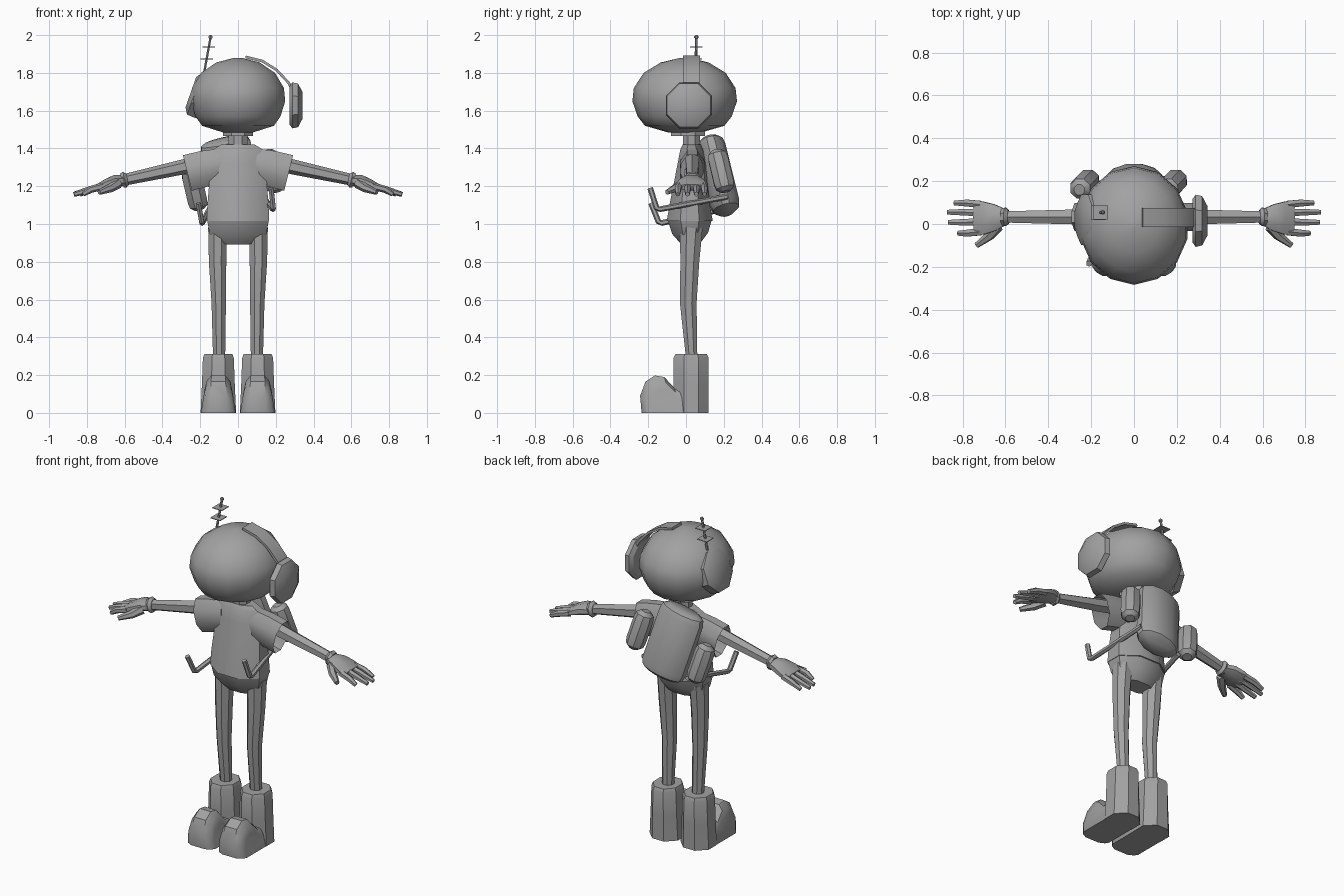
import bpy, bmesh, math
from mathutils import Vector, Matrix

cube = bpy.data.objects.get("Cube")
if cube:
    bpy.data.objects.remove(cube, do_unlink=True)

grey = bpy.data.materials.new("plain_grey")
grey.use_nodes = True
colour = (0.36, 0.36, 0.36, 1)
grey.diffuse_color = colour
grey.node_tree.nodes["Principled BSDF"].inputs["Base Color"].default_value = colour

X, Y = Vector((1, 0, 0)), Vector((0, 1, 0))


def stitch(name, loops, mirror=False, caps=(True, True), matrix=None, angle=35):
    """Skin a list of equal point loops into one object."""
    bm = bmesh.new()
    rows = [[bm.verts.new(p) for p in loop] for loop in loops]
    n = len(rows[0])
    for low, high in zip(rows, rows[1:]):
        for i in range(n):
            j = (i + 1) % n
            bm.faces.new((low[i], low[j], high[j], high[i]))
    if caps[0]:
        bm.faces.new(rows[0][::-1])
    if caps[1]:
        bm.faces.new(rows[-1])
    bmesh.ops.recalc_face_normals(bm, faces=bm.faces)
    mesh = bpy.data.meshes.new(name)
    bm.to_mesh(mesh)
    bm.free()
    mesh.materials.append(grey)
    obj = bpy.data.objects.new(name, mesh)
    bpy.context.collection.objects.link(obj)
    if matrix:
        mesh.transform(matrix)
    bpy.ops.object.select_all(action="DESELECT")
    obj.select_set(True)
    bpy.context.view_layer.objects.active = obj
    bpy.ops.object.shade_smooth_by_angle(angle=math.radians(angle))
    if mirror:
        obj.modifiers.new("mirror", "MIRROR")
    return obj


def tube(name, points, radii, n=8, side=X, **options):
    """Rings along a path; each radius is a number or (across, other)."""
    pts = [Vector(p) for p in points]
    if not isinstance(radii, list):
        radii = [radii] * len(pts)
    loops = []
    for k, p in enumerate(pts):
        t = (pts[min(k + 1, len(pts) - 1)] - pts[max(k - 1, 0)]).normalized()
        u = (side - t * side.dot(t)).normalized()
        v = t.cross(u)
        a, b = radii[k] if isinstance(radii[k], tuple) else (radii[k],) * 2
        grow = 1 / math.cos(math.pi / n)
        angles = [(i + 0.5) * math.tau / n for i in range(n)]
        loops.append([p + (u * a * math.cos(w) + v * b * math.sin(w)) * grow for w in angles])
    return stitch(name, loops, **options)


def column(name, rings, n=8, x=0, **options):
    """Upright tube from (z, y centre, x radius, y radius)."""
    return tube(name, [(x, y, z) for z, y, a, b in rings], [(a, b) for z, y, a, b in rings], n, **options)


# Head and neck
head = [(1.485, .08), (1.52, .19), (1.57, .225), (1.65, .25), (1.72, .243),
        (1.8, .196), (1.855, .115), (1.88, .02)]
column("head", [(z, -.007, r, r * 1.08) for z, r in head], 14, angle=40)
column("head_collar", [(1.465, .01, .08, .09), (1.5, .01, .08, .09)])
column("neck", [(1.4, .03, .05, .045), (1.48, .03, .05, .045)])

# Shirt, sleeves and hips
column("shirt", [(1.015, .02, .165, .122), (1.1, .02, .162, .107), (1.22, .025, .152, .088),
                 (1.32, .03, .145, .074), (1.395, .03, .13, .06), (1.42, .03, .09, .048)])
tube("sleeve", [(.09, .033, 1.31), (.18, .033, 1.292), (.268, .033, 1.27)],
     [(.06, .09), (.065, .096), (.065, .097)], side=Y, mirror=True, caps=(True, False))
column("hips", [(.895, .025, .1, .05), (.95, .022, .15, .095), (1.025, .02, .164, .118)])

# Legs
tube("leg", [(.1, .03, .29), (.102, .012, .58), (.108, .02, .8), (.108, .028, .98)],
     [(.032, .03), (.038, .044), (.046, .05), (.05, .06)], 8, mirror=True)

# Boots: upright shaft and a rounded toe skinned across its width
column("boot_shaft", [(0, .027, .094, .093), (.15, .027, .087, .093), (.29, .027, .082, .093),
                      (.312, .027, .074, .083)], x=.104, mirror=True)
toe = [(.06, 0), (-.235, 0), (-.243, .09), (-.215, .165), (-.165, .198), (-.115, .19), (-.06, .13), (.06, .13)]
loops = []
for s, length, height in ((-1, .84, .6), (-.85, .93, .85), (-.5, 1, 1), (.5, 1, 1), (.85, .93, .85), (1, .84, .6)):
    loops.append([(.104 + s * .092 * (1 - z), y * length, z * height) for y, z in toe])
stitch("boot_toe", loops, mirror=True)

# Arms and hands
tube("arm", [(.15, .033, 1.335), (.3, .033, 1.3), (.61, .033, 1.232)],
     [.036, .034, .026], 6, Y, mirror=True)
tube("wrist_cuff", [(.585, .033, 1.237), (.6, .033, 1.234), (.615, .033, 1.23)],
     [.03, .043, .038], 8, Y, mirror=True)
tube("palm", [(.6, .033, 1.23), (.65, .03, 1.227), (.7, .028, 1.21), (.745, .028, 1.194)],
     [(.038, .028), (.062, .033), (.076, .026), (.078, .016)], 8, Y, mirror=True)
for label, y, tip in (("ring", .055, .87), ("little", .098, .838), ("middle", .008, .865), ("index", -.043, .82)):
    tube(label + "_finger", [(.715, y * .9 + .003, 1.2), (.78, y, 1.183), (tip, y, 1.157)],
         [.017, .016, .011], 6, Y, mirror=True)
tube("thumb", [(.635, -.01, 1.215), (.675, -.055, 1.19), (.735, -.1, 1.168)],
     [.024, .02, .012], 6, Y, mirror=True)

# Headset: cup, band and the pad carrying the antenna
tube("ear_cup", [(x, .015, 1.628) for x in (.272, .288, .318, .342)], [.1, .122, .115, .07], 8, Y)
tube("head_band", [(.04, .03, 1.885), (.13, .03, 1.862), (.205, .03, 1.815), (.27, .03, 1.745), (.3, .03, 1.68)],
     (.045, .007), 4, Y)
tube("ear_pad", [(-.18, .02, 1.672), (-.23, .02, 1.69), (-.25, .02, 1.697)], [.12, .118, .085], 8, Y)
base, tip = Vector((-.185, .05, 1.77)), Vector((-.145, .055, 1.99))
tube("antenna", [base, tip], .006, 6)
tube("antenna_tip", [tip + Vector((0, 0, h)) for h in (-.01, -.004, .004, .01)], [.004, .01, .01, .004], 6)
for k, f in enumerate((.46, .75)):
    p = base.lerp(tip, f)
    tube(f"antenna_plate_{k}", [p, p + Vector((0, 0, .004))], .033, 4)

# Backpack leaning back and rolled to one side
lean = (Matrix.Translation((-.03, .17, 1.255)) @ Matrix.Rotation(math.radians(-13), 4, "Y")
        @ Matrix.Rotation(math.radians(13), 4, "X"))
column("backpack", [(-.205, 0, .09, .04), (-.185, 0, .125, .07), (-.15, 0, .135, .078), (.16, 0, .135, .075),
                    (.19, 0, .125, .068), (.205, 0, .1, .045)], 12, matrix=lean)
for label, s in (("left", 1), ("right", -1)):
    column(label + "_canister", [(-.14, .01, .025, .025), (-.12, .01, .047, .047), (-.09, .01, .052, .052),
                                 (.04, .01, .052, .052), (.07, .01, .047, .047), (.09, .01, .025, .025)],
           8, x=s * .21, matrix=lean)

# Control handles reaching forward from the pack
tube("left_handle", [(.13, .22, 1.145), (.185, -.14, 1.078), (.187, -.155, 1.083), (.175, -.19, 1.19)], .013, 6)
tube("right_handle", [(-.15, .2, 1.08), (-.19, -.13, 1.005), (-.192, -.145, 1.01), (-.21, -.185, 1.11)], .013, 6)
